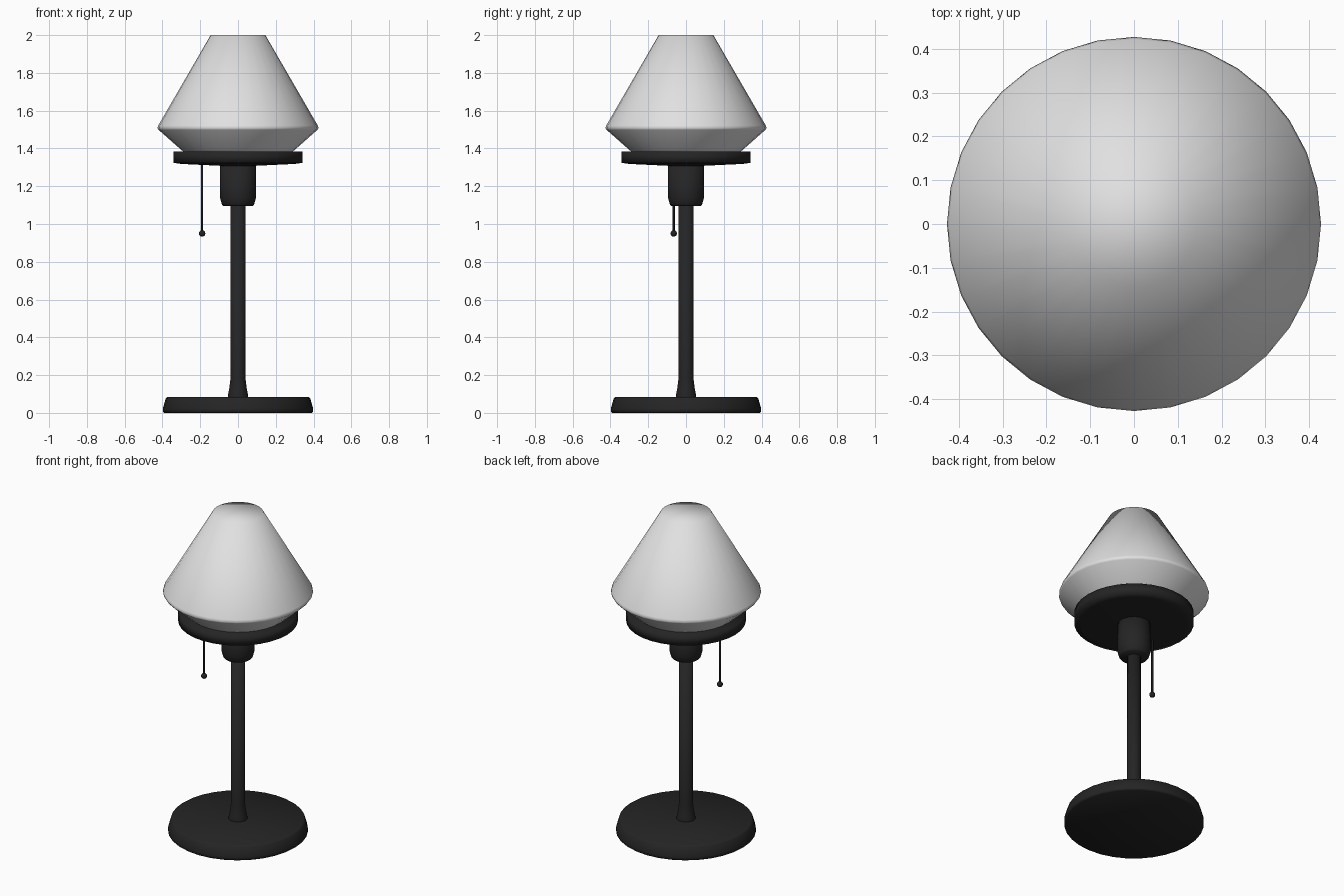
import bpy, bmesh, math

if "Cube" in bpy.data.objects:
    bpy.data.objects.remove(bpy.data.objects["Cube"])

def material(name, rgb):
    m = bpy.data.materials.new(name)
    m.diffuse_color = (*rgb, 1.0)
    m.use_nodes = True
    m.node_tree.nodes["Principled BSDF"].inputs["Base Color"].default_value = m.diffuse_color
    return m

black = material("black metal", (0.018, 0.018, 0.018))
white = material("frosted white", (0.75, 0.75, 0.75))

def lathe(name, profile, mat, sides=32, centre=(0, 0), sharp=35):
    """Spin (radius, height) points, bottom to top, into a closed solid."""
    bm = bmesh.new()
    rings = []
    for r, z in profile:
        rings.append([bm.verts.new((centre[0] + r * math.cos(2 * math.pi * i / sides),
                                    centre[1] + r * math.sin(2 * math.pi * i / sides), z))
                      for i in range(sides)])
    for a, b in zip(rings, rings[1:]):
        for i in range(sides):
            j = (i + 1) % sides
            bm.faces.new((a[i], a[j], b[j], b[i]))
    bm.faces.new(rings[0][::-1])
    bm.faces.new(rings[-1])
    for f in bm.faces:
        f.smooth = True
    # keep hard corners crisp
    for e in bm.edges:
        e.smooth = e.calc_face_angle(0) < math.radians(sharp)
    mesh = bpy.data.meshes.new(name)
    bm.to_mesh(mesh)
    bm.free()
    mesh.materials.append(mat)
    ob = bpy.data.objects.new(name, mesh)
    bpy.context.collection.objects.link(ob)
    return ob

# Foot and stem
lathe("base", [(0.39, 0), (0.398, 0.006), (0.398, 0.022), (0.382, 0.078), (0.374, 0.084)], black)
lathe("stem", [(0.055, 0.07), (0.054, 0.09), (0.046, 0.13), (0.04, 0.18), (0.04, 1.12)], black)

# Lamp holder and shade plate
lathe("socket", [(0.078, 1.095), (0.086, 1.105), (0.095, 1.14), (0.095, 1.33)], black)
lathe("shade_plate", [(0.09, 1.308), (0.30, 1.318), (0.341, 1.324), (0.341, 1.385)], black)

# Glass shade, smooth all over including its closed top
lathe("shade", [(0.28, 1.375), (0.30, 1.392), (0.42, 1.498), (0.427, 1.508),
                (0.422, 1.522), (0.145, 2.0)], white, sharp=180)

# Pull cord with its ball
PULL = (-0.19, -0.065)
lathe("pull_cord", [(0.006, 0.95), (0.006, 1.33)], black, 8, PULL)
steps = [math.pi * (k / 10 - 0.5) for k in range(1, 10)]
lathe("pull_ball", [(0.017 * math.cos(t), 0.95 + 0.017 * math.sin(t)) for t in steps],
      black, 16, PULL, 60)
